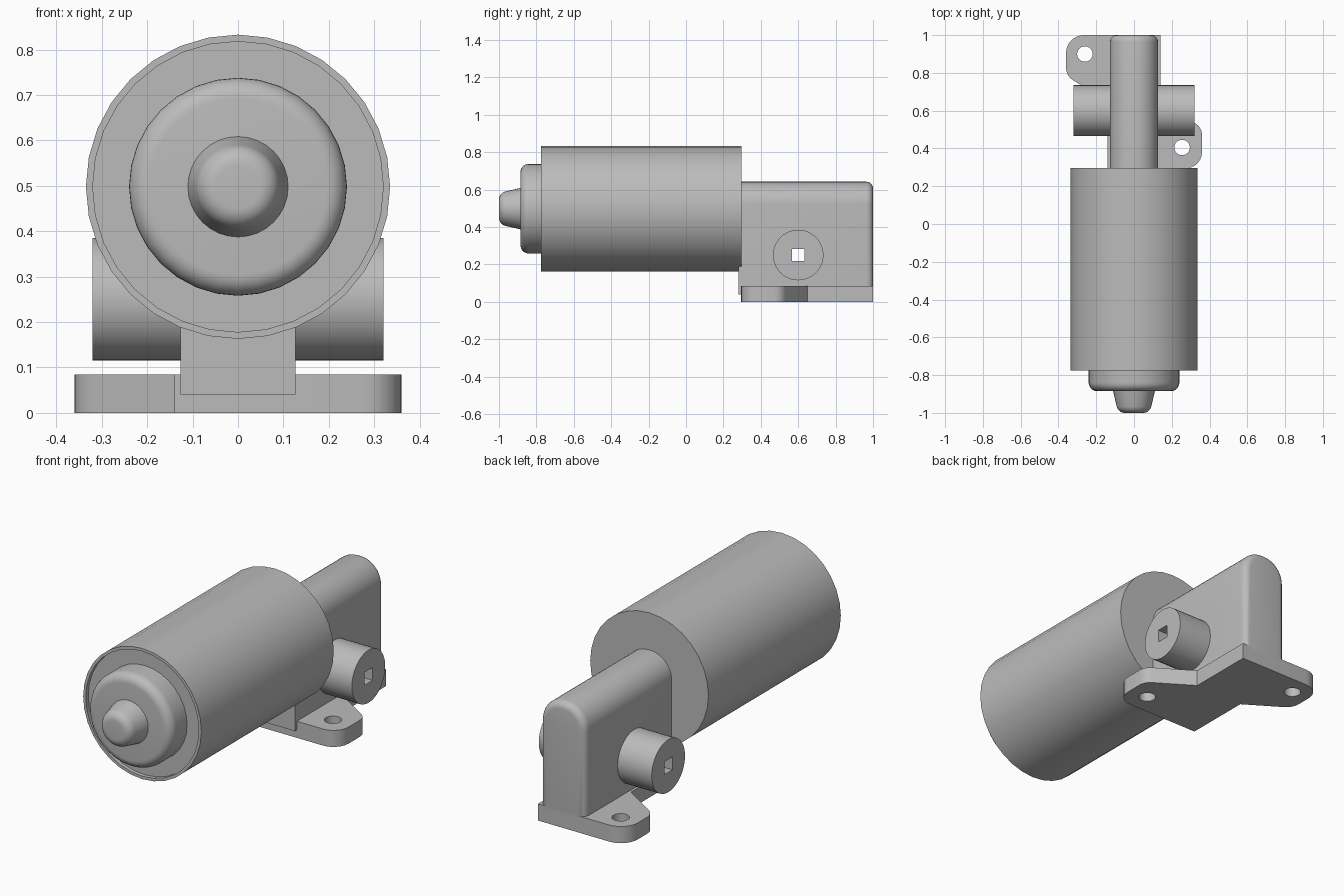
import bpy, bmesh, math
from mathutils import Vector, Matrix

cube = bpy.data.objects.get("Cube")
if cube:
    bpy.data.objects.remove(cube, do_unlink=True)

grey = bpy.data.materials.new("motor grey")
grey.use_nodes = True
colour = (0.5, 0.5, 0.5, 1)
grey.diffuse_color = colour
grey.node_tree.nodes["Principled BSDF"].inputs["Base Color"].default_value = colour


def finish(name, bm, place=Matrix()):
    bmesh.ops.remove_doubles(bm, verts=bm.verts, dist=1e-5)
    bmesh.ops.transform(bm, matrix=place, verts=bm.verts)
    bmesh.ops.recalc_face_normals(bm, faces=bm.faces)
    mesh = bpy.data.meshes.new(name)
    bm.to_mesh(mesh)
    bm.free()
    mesh.materials.append(grey)
    obj = bpy.data.objects.new(name, mesh)
    bpy.context.collection.objects.link(obj)
    return obj


def rounded(corners, steps=7):
    """Replace each (x, y, radius) corner by an arc."""
    pts = []
    for i, (x, y, r) in enumerate(corners):
        p = Vector((x, y))
        if r == 0:
            pts.append(p)
            continue
        a = (Vector(corners[i - 1][:2]) - p).normalized()
        b = (Vector(corners[(i + 1) % len(corners)][:2]) - p).normalized()
        half = a.angle(b) / 2
        centre = p + (a + b).normalized() * r / math.sin(half)
        start = p + a * r / math.tan(half) - centre
        end = p + b * r / math.tan(half) - centre
        sweep = start.angle(end)
        for k in range(steps + 1):
            t = k / steps
            pts.append(centre + (start * math.sin((1 - t) * sweep)
                                 + end * math.sin(t * sweep)) / math.sin(sweep))
    return pts


def prism(outline, depth):
    bm = bmesh.new()
    face = bm.faces.new([bm.verts.new((p.x, p.y, 0)) for p in outline])
    top = bmesh.ops.extrude_face_region(bm, geom=[face])["geom"]
    moved = [g for g in top if isinstance(g, bmesh.types.BMVert)]
    bmesh.ops.translate(bm, vec=(0, 0, depth), verts=moved)
    return bm


def lathe(name, profile, segments=32):
    """Spin (radius, y) points about the motor axis."""
    bm = bmesh.new()
    verts = [bm.verts.new((p.x, p.y, 0)) for p in rounded(profile)]
    edges = [bm.edges.new(pair) for pair in zip(verts, verts[1:])]
    bmesh.ops.spin(bm, geom=verts + edges, axis=(0, 1, 0), cent=(0, 0, 0),
                   angle=math.tau, steps=segments)
    return finish(name, bm, Matrix.Translation((0, 0, MOTOR_Z)))


def cylinder(name, radius, length, place, segments=32):
    bm = bmesh.new()
    bmesh.ops.create_cone(bm, cap_ends=True, segments=segments,
                          radius1=radius, radius2=radius, depth=length)
    return finish(name, bm, place)


def cut(obj, cutter):
    mod = obj.modifiers.new("hole", 'BOOLEAN')
    mod.operation = 'DIFFERENCE'
    mod.solver = 'EXACT'
    mod.object = cutter
    bpy.context.view_layer.objects.active = obj
    bpy.ops.object.modifier_apply(modifier=mod.name)


MOTOR_Z = 0.498

# Motor can with a shallow front recess, end cap and bearing nose
can = lathe("motor_can", [(0, 0.297, 0), (0.335, 0.297, 0), (0.335, -0.775, 0),
                          (0.32, -0.775, 0), (0.32, -0.755, 0), (0, -0.755, 0)])
cap = lathe("end_cap", [(0, -0.74, 0), (0.24, -0.74, 0),
                        (0.24, -0.885, 0.045), (0, -0.885, 0)])
nose = lathe("bearing_nose", [(0, -0.87, 0), (0.114, -0.87, 0),
                              (0.084, -1, 0.045), (0, -1, 0)])

# Arched gearbox housing with a rounded rear edge
bm = prism(rounded([(-0.127, 0.04, 0), (0.127, 0.04, 0),
                    (0.127, 0.642, 0.12), (-0.127, 0.642, 0.12)], 10), 0.72)
rear = [e for e in bm.edges if all(v.co.z > 0.7 for v in e.verts)]
bmesh.ops.bevel(bm, geom=rear, offset=0.035, segments=5, profile=0.5, affect='EDGES')
stand_up = Matrix(((1, 0, 0, 0), (0, 0, 1, 0.28), (0, 1, 0, 0), (0, 0, 0, 1)))
housing = finish("gearbox_housing", bm, stand_up)

# Mounting plate: two diagonally opposite lugs
half = [(0.36, 0.295, 0.085), (0.36, 0.51, 0.07), (0.14, 0.65, 0)]
outline = half + [(0.14, 1, 0)] + [(-x, 1.295 - y, r + 0.01 if r else 0) for x, y, r in half]
outline.append((-0.14, 0.295, 0))
plate = finish("mounting_plate", prism(rounded(outline), 0.085))
for x, y in ((0.255, 0.405), (-0.26, 0.9)):
    drill = cylinder("screw_hole", 0.041, 0.4, Matrix.Translation((x, y, 0)), 24)
    cut(plate, drill)
    bpy.data.objects.remove(drill, do_unlink=True)

# Output drum with a square bore running through the housing
across = Matrix.Translation((0, 0.6, 0.25)) @ Matrix.Rotation(math.pi / 2, 4, 'Y')
drum = cylinder("output_drum", 0.135, 0.64, across, 40)
bm = bmesh.new()
bmesh.ops.create_cube(bm, size=1)
bmesh.ops.scale(bm, vec=(0.066, 0.066, 1), verts=bm.verts)
bore = finish("square_bore", bm, across)
for part in (drum, housing):
    cut(part, bore)
bpy.data.objects.remove(bore, do_unlink=True)

bpy.ops.object.select_all(action='DESELECT')
for part in (can, cap, nose, housing, plate, drum):
    part.select_set(True)
bpy.context.view_layer.objects.active = can
bpy.ops.object.shade_smooth_by_angle(angle=math.radians(32))
